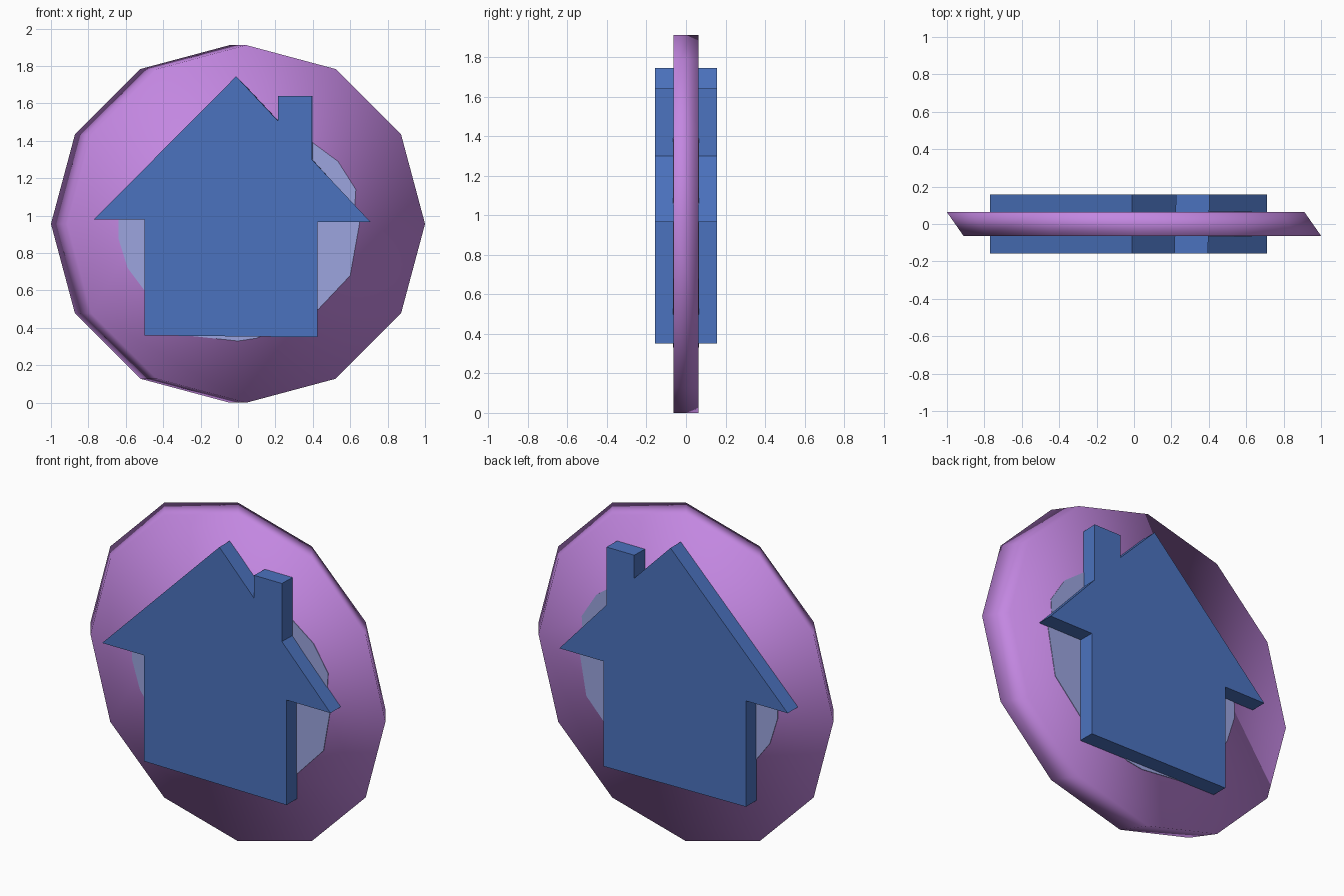
import bpy, bmesh, math

if "Cube" in bpy.data.objects:
    bpy.data.objects.remove(bpy.data.objects["Cube"])


def material(name, rgb):
    m = bpy.data.materials.new(name)
    m.diffuse_color = (*rgb, 1)
    m.use_nodes = True
    m.node_tree.nodes["Principled BSDF"].inputs["Base Color"].default_value = m.diffuse_color
    return m


def prism(name, front, back, y0, y1, mat, smooth=False):
    """Loft between two matching (x, z) outlines at y0 (front) and y1 (back)."""
    bm = bmesh.new()
    f = [bm.verts.new((x, y0, z)) for x, z in front]
    b = [bm.verts.new((x, y1, z)) for x, z in back]
    bm.faces.new(f)
    bm.faces.new(b[::-1])
    n = len(f)
    for i in range(n):
        j = (i + 1) % n
        bm.faces.new((f[j], f[i], b[i], b[j]))
    bmesh.ops.recalc_face_normals(bm, faces=bm.faces)
    for face in bm.faces:
        face.smooth = smooth
    me = bpy.data.meshes.new(name)
    bm.to_mesh(me)
    bm.free()
    me.materials.append(mat)
    ob = bpy.data.objects.new(name, me)
    bpy.context.collection.objects.link(ob)
    return ob


blue = material("house blue", (0.071, 0.171, 0.52))
purple = material("disc purple", (0.546, 0.242, 0.753))
pale = material("pale blue", (0.332, 0.376, 0.74))

# Twelve-sided disc, slanted sideways from front to back
R, SLANT, T = 0.956, 0.044, 0.063


def ring(dx):
    return [(R * math.cos(a) + dx, R + R * math.sin(a))
            for a in (math.radians(30 * i) for i in range(12))]


prism("disc", ring(SLANT), ring(-SLANT), -T, T, purple, smooth=True)

# Pale uneven patch showing just proud of both disc faces
patch = [(0.65, 0.96), (0.625, 1.06), (0.63, 1.14), (0.535, 1.29), (0.40, 1.39),
         (0.0, 1.55), (-0.30, 1.44), (-0.54, 1.21), (-0.64, 0.97), (-0.64, 0.88),
         (-0.59, 0.72), (-0.50, 0.60), (-0.28, 0.36), (0.0, 0.33), (0.10, 0.345),
         (0.43, 0.50), (0.60, 0.68)]
prism("pale_patch", patch, patch, -T - 0.003, T + 0.003, pale)

# House silhouette with chimney, passing through the disc
left = [(-0.01, 1.745), (-0.77, 0.98), (-0.50, 0.98), (-0.50, 0.36)]
right = [(0.425, 0.35), (0.425, 0.965), (0.71, 0.965)]
chimney = [(0.395, 1.30), (0.395, 1.64), (0.215, 1.64), (0.215, 1.505)]
chimney_back = [(x + 0.01, z) for x, z in chimney]
prism("house", left + right + chimney, left + right + chimney_back,
      -0.158, 0.158, blue)
